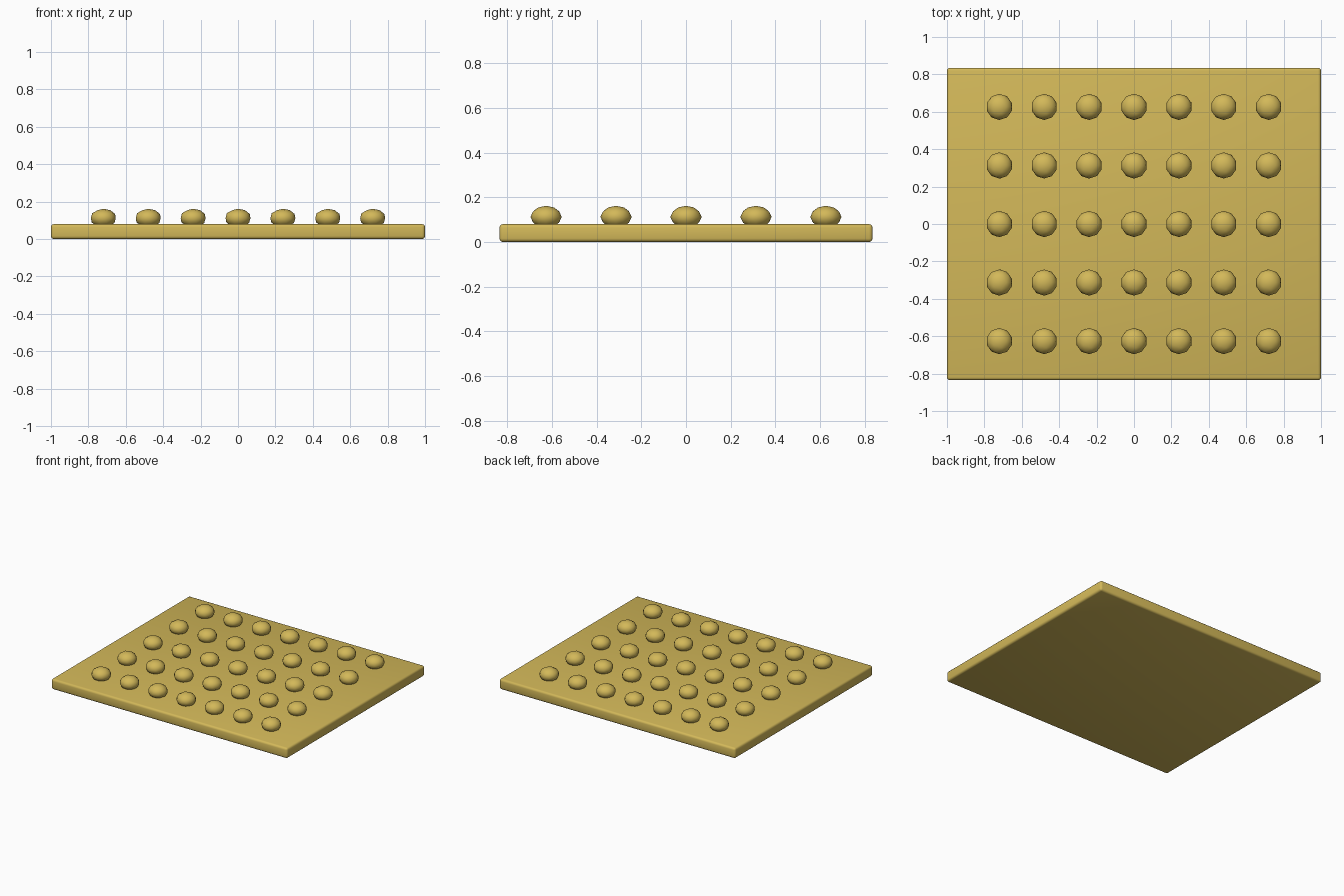
import bpy

if "Cube" in bpy.data.objects:
    bpy.data.objects.remove(bpy.data.objects["Cube"])

gold = bpy.data.materials.new("muted gold")
gold.diffuse_color = (0.65, 0.48, 0.1, 1)
gold.use_nodes = True
gold.node_tree.nodes["Principled BSDF"].inputs["Base Color"].default_value = gold.diffuse_color


def finish(obj, name):
    obj.name = name
    obj.data.materials.append(gold)
    bpy.ops.object.shade_smooth_by_angle()


# Base slab with softly rounded edges
bpy.ops.mesh.primitive_cube_add(size=1, location=(0, 0, 0.04))
plate = bpy.context.object
plate.scale = (2, 1.67, 0.08)
bpy.ops.object.transform_apply(location=False, rotation=False, scale=True)
bevel = plate.modifiers.new("rounded edges", 'BEVEL')
bevel.width = 0.016
bevel.segments = 3
bpy.ops.object.modifier_apply(modifier=bevel.name)
finish(plate, "base_plate")

# First flattened stud, partly sunk into the slab
bpy.ops.mesh.primitive_ico_sphere_add(subdivisions=2, radius=1)
first = bpy.context.object
first.scale = (0.07, 0.07, 0.05)
bpy.ops.object.transform_apply(location=False, rotation=False, scale=True)
finish(first, "stud")

# Seven by five grid of studs
for row in range(-2, 3):
    for col in range(-3, 4):
        stud = first if (row, col) == (-2, -3) else first.copy()
        if stud is not first:
            bpy.context.collection.objects.link(stud)
        stud.name = f"stud_{row + 3}_{col + 4}"
        stud.location = (col * 0.24, row * 0.313, 0.112)
